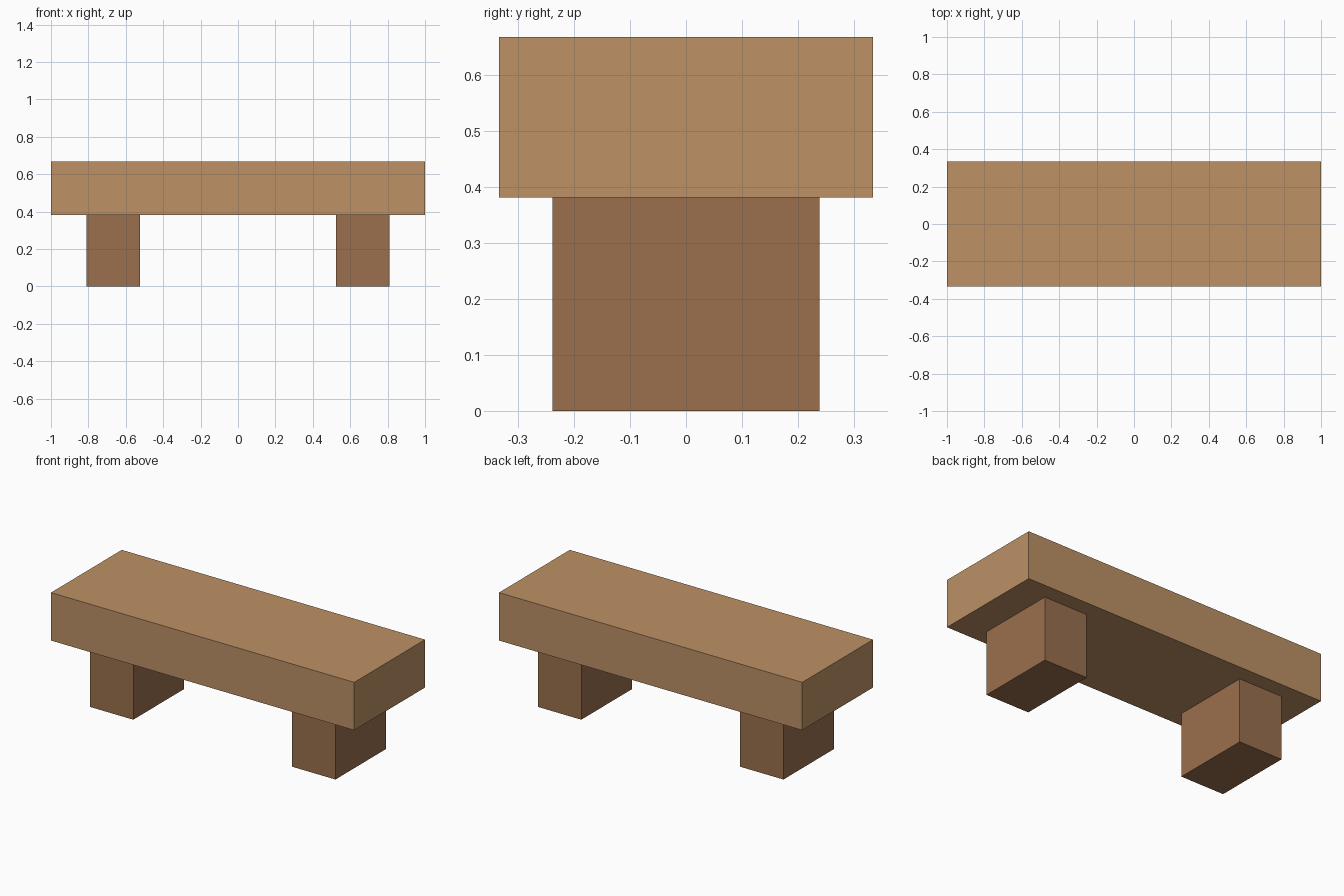
import bpy

cube = bpy.data.objects.get("Cube")
if cube:
    bpy.data.objects.remove(cube, do_unlink=True)

U = 2 / 21  # module: the bench is 21 modules long


def make_material(name, color):
    mat = bpy.data.materials.new(name)
    mat.use_nodes = True
    mat.diffuse_color = color
    bsdf = next(n for n in mat.node_tree.nodes if n.type == 'BSDF_PRINCIPLED')
    bsdf.inputs["Base Color"].default_value = color
    return mat


def add_box(name, center, size, mat):
    bpy.ops.mesh.primitive_cube_add(size=1, location=[c * U for c in center])
    obj = bpy.context.object
    obj.name = obj.data.name = name
    obj.scale = [s * U for s in size]
    bpy.ops.object.transform_apply(location=False, rotation=False, scale=True)
    obj.data.materials.append(mat)
    return obj


light_wood = make_material("light wood", (0.508, 0.285, 0.133, 1))
dark_wood = make_material("dark wood", (0.328, 0.162, 0.075, 1))

# Thick seat slab
add_box("seat", (0, 0, 5.5), (21, 7, 3), light_wood)

# Two block legs set in from the ends
for name, side in (("left_leg", 1), ("right_leg", -1)):
    add_box(name, (side * 7, 0, 2), (3, 5, 4), dark_wood)
